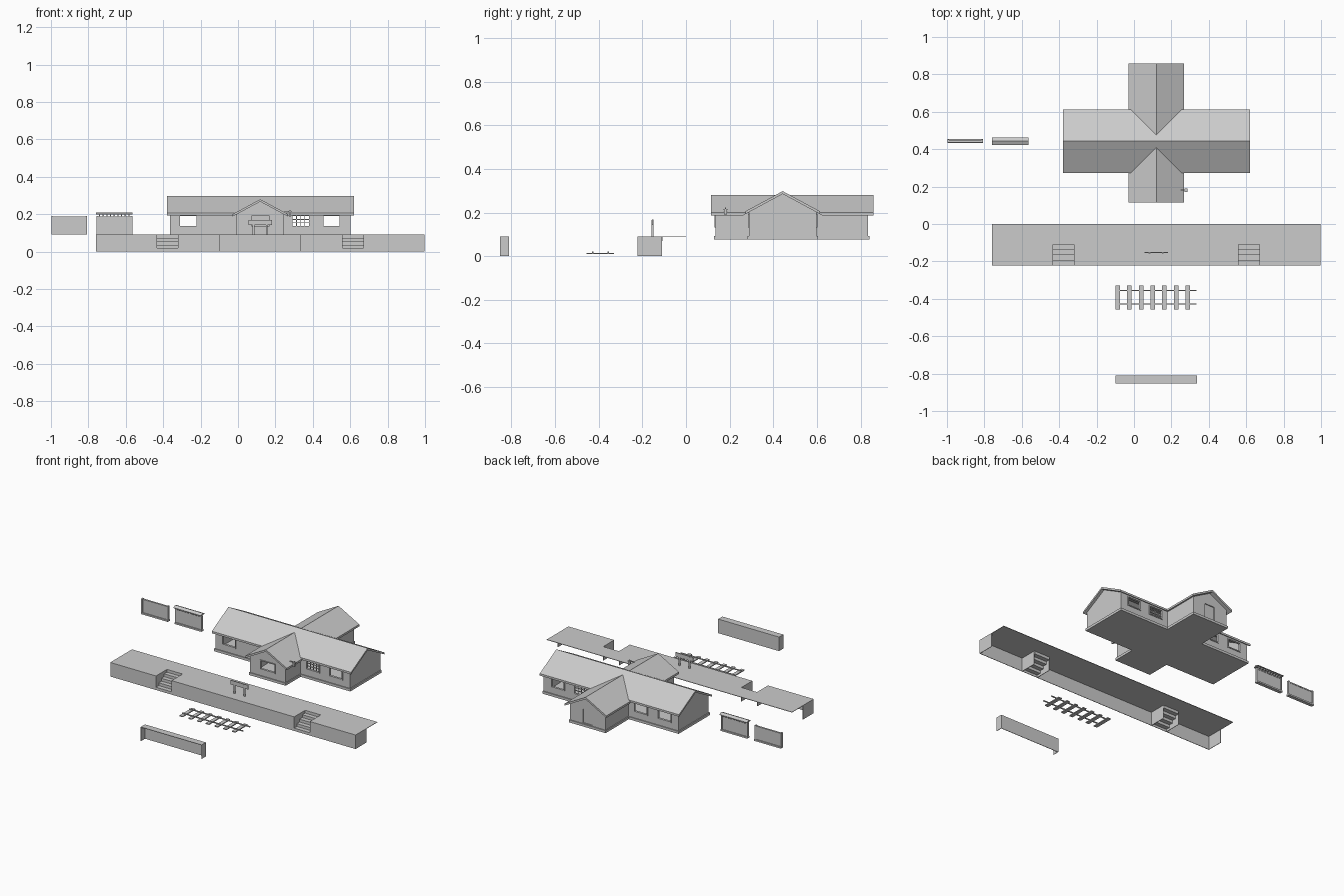
import bpy, bmesh, math
from mathutils import Vector

if "Cube" in bpy.data.objects:
    bpy.data.objects.remove(bpy.data.objects["Cube"])


def mesh_object(name, verts, faces):
    me = bpy.data.meshes.new(name)
    bm = bmesh.new()
    vs = [bm.verts.new(v) for v in verts]
    for f in faces:
        bm.faces.new([vs[i] for i in f])
    bmesh.ops.recalc_face_normals(bm, faces=bm.faces)
    bm.to_mesh(me)
    bm.free()
    ob = bpy.data.objects.new(name, me)
    bpy.context.collection.objects.link(ob)
    return ob


def boxes(name, spans):
    # several boxes (x0, x1, y0, y1, z0, z1) in one object
    verts, faces = [], []
    for x0, x1, y0, y1, z0, z1 in spans:
        n = len(verts)
        verts += [(x, y, z) for z in (z0, z1) for x, y in ((x0, y0), (x1, y0), (x1, y1), (x0, y1))]
        faces += [[n + i for i in f] for f in ((3, 2, 1, 0), (4, 5, 6, 7), (0, 1, 5, 4),
                                              (1, 2, 6, 5), (2, 3, 7, 6), (3, 0, 4, 7))]
    return mesh_object(name, verts, faces)


def prism(name, profile, a, b, axis):
    # extrude a (across, z) profile from a to b along x or y
    n = len(profile)
    verts = [(t, p, z) if axis == 'x' else (p, t, z) for t in (a, b) for p, z in profile]
    faces = [list(range(n)), list(range(2 * n - 1, n - 1, -1))]
    faces += [[i, (i + 1) % n, n + (i + 1) % n, n + i] for i in range(n)]
    return mesh_object(name, verts, faces)


def boolean(ob, cutter, op):
    m = ob.modifiers.new(op, 'BOOLEAN')
    m.operation, m.object, m.solver = op, cutter, 'EXACT'
    dg = bpy.context.evaluated_depsgraph_get()
    me = bpy.data.meshes.new_from_object(ob.evaluated_get(dg))
    ob.modifiers.clear()
    ob.data = me
    bpy.data.objects.remove(cutter)


SLOPE = 0.54
MAIN_Y, MAIN_TOP = 0.443, 0.298
WING_X, WING_TOP = 0.119, 0.280


def gable(c, half, top, bottom):
    eave = top - SLOPE * half
    return [(c - half, bottom), (c + half, bottom), (c + half, eave), (c, top), (c - half, eave)]


def cross_solid(name, half_main, half_wing, drop, low, main_span, wing_span):
    # two crossing gabled blocks merged into one
    ob = prism(name, gable(MAIN_Y, half_main, MAIN_TOP - drop, low), *main_span, 'x')
    boolean(ob, prism('wing', gable(WING_X, half_wing, WING_TOP - drop, low), *wing_span, 'y'), 'UNION')
    return ob


# House walls: hollow shell with a floor
walls = cross_solid('house_walls', 0.155, 0.126, 0.013, 0.078, (-0.364, 0.601), (0.135, 0.835))
inner = cross_solid('inner', 0.143, 0.114, -0.04, 0.086, (-0.352, 0.589), (0.147, 0.823))
boolean(walls, inner, 'DIFFERENCE')

# Window and door openings: (x0, x1, y centre)
FRONT, BACK = MAIN_Y - 0.149, MAIN_Y + 0.149
openings = [(-0.31, -0.22, FRONT), (0.29, 0.38, FRONT), (0.455, 0.545, FRONT),
            (-0.31, -0.22, BACK), (-0.14, -0.05, BACK), (0.29, 0.38, BACK), (0.455, 0.545, BACK),
            (0.07, 0.17, 0.141)]
holes = [(a, b, y - 0.02, y + 0.02, 0.136, 0.19) for a, b, y in openings]
holes.append((0.085, 0.155, 0.815, 0.85, 0.096, 0.185))
boolean(walls, boxes('holes', holes), 'DIFFERENCE')
boxes('back_door', [(0.085, 0.155, 0.824, 0.829, 0.096, 0.185)])

# Window frames
t = 0.005
frames = []
for a, b, y in openings:
    s = -0.007 if y < MAIN_Y else 0.007
    y0, y1 = y + s - 0.003, y + s + 0.003
    frames += [(a - t, b + t, y0, y1, 0.131, 0.137), (a - t, b + t, y0, y1, 0.189, 0.194),
               (a - t, a + 0.001, y0, y1, 0.137, 0.189), (b - 0.001, b + t, y0, y1, 0.137, 0.189)]
boxes('window_frames', frames)

# Bars on the ticket window, front and back
bars = []
for y in (FRONT, BACK):
    bars += [(0.29 + 0.0225 * i - 0.002, 0.29 + 0.0225 * i + 0.002, y - 0.002, y + 0.002, 0.137, 0.189)
             for i in range(1, 4)]
    bars += [(0.29, 0.38, y - 0.002, y + 0.002, z - 0.002, z + 0.002) for z in (0.154, 0.172)]
boxes('window_bars', bars)

# Low plinth around the walls
plinth = boxes('plinth', [(-0.37, 0.607, MAIN_Y - 0.161, MAIN_Y + 0.161, 0.076, 0.092)])
boolean(plinth, boxes('p', [(WING_X - 0.132, WING_X + 0.132, 0.129, 0.841, 0.076, 0.092)]), 'UNION')

# Crossing gable roof
roof = cross_solid('roof', 0.17, 0.149, 0.0, 0.15, (-0.379, 0.619), (0.115, 0.859))
under = cross_solid('under', 0.30, 0.30, 0.013, 0.02, (-0.5, 0.75), (0.0, 1.0))
# the cutter slopes run past the eaves so the underside stays open
boolean(roof, under, 'DIFFERENCE')

# Wall lantern beside the front wing
boxes('lantern', [(0.245, 0.28, 0.178, 0.184, 0.213, 0.218), (0.272, 0.284, 0.175, 0.187, 0.19, 0.211),
                  (0.269, 0.287, 0.172, 0.19, 0.211, 0.216), (0.275, 0.281, 0.178, 0.184, 0.186, 0.222)])

# Platform: thin deck, front skirt and end plates, notched for stairs
PX0, PX1, PF, PM, TOP = -0.76, 0.998, -0.222, -0.11, 0.091
stairs = [(-0.432, -0.32), (0.558, 0.67)]
th = 0.003
deck = [(PX0, PX1, PM, 0.0, TOP - th, TOP)]
skirt = []
edges = [PX0] + [x for s in stairs for x in s] + [PX1]
for a, b in zip(edges[::2], edges[1::2]):
    deck.append((a, b, PF, PM, TOP - th, TOP))
    skirt.append((a, b, PF, PF + th, 0, TOP - th))
    skirt += [(x0, x0 + th, PF + th, PM, 0, TOP - th) for x0 in (a, b - th)]
boxes('platform_deck', deck)
boxes('platform_skirt', skirt)

# Stairs: thin stepped profile
N = 5
rise, run = TOP / N, (PM - PF) / (N - 1)
upper, lower = [(PF, 0)], [(PF + th, 0)]
for i in range(N):
    y, z = PF + run * i, rise * (i + 1)
    upper.append((y, z))
    lower.append((y + th, z - th))
    if i < N - 1:
        upper.append((y + run, z))
        lower.append((y + run + th, z - th))
for k, (a, b) in enumerate(stairs):
    prism(f'stairs_{k + 1}', upper + lower[::-1], a, b, 'x')

# Station sign on two posts
boxes('sign_posts', [(x - 0.005, x + 0.005, -0.157, -0.149, TOP, 0.165) for x in (0.082, 0.154)])
boxes('sign_board', [(0.055, 0.182, -0.156, -0.15, 0.142, 0.169)])

# Track: sleepers and rails
boxes('sleepers', [(x - 0.012, x + 0.012, -0.457, -0.33, 0.009, 0.015)
                   for x in (-0.087 + 0.0625 * i for i in range(7))])
boxes('rails', [(-0.1, 0.335, y - 0.003, y + 0.003, 0.015, 0.021) for y in (-0.356, -0.427)])

# Platform edge piece: top, back wall and two ends
boxes('edge_piece', [(-0.1, 0.337, -0.853, -0.81, TOP - th, TOP), (-0.1, 0.337, -0.813, -0.81, 0, TOP - th),
                     (-0.1, -0.097, -0.853, -0.813, 0, TOP - th), (0.334, 0.337, -0.853, -0.813, 0, TOP - th)])

# Two fence panels: thin panel, side posts, base and cap
Y = 0.443
for name, a in (('plain_fence', -0.998), ('roofed_fence', -0.757)):
    b = a + 0.192
    boxes(name, [(a + 0.008, b - 0.008, Y - 0.004, Y + 0.004, 0.1, 0.185),
                 (a, b, Y - 0.011, Y + 0.011, 0.091, 0.101),
                 (a + 0.004, b - 0.004, Y - 0.006, Y + 0.006, 0.18, 0.187),
                 (a, a + 0.01, Y - 0.008, Y + 0.008, 0.101, 0.19),
                 (b - 0.01, b, Y - 0.008, Y + 0.008, 0.101, 0.19)])

# Small tiled roof with brackets on the second fence
prism('fence_roof', [(Y - 0.02, 0.197), (Y + 0.02, 0.197), (Y + 0.02, 0.2), (Y, 0.209), (Y - 0.02, 0.2)],
      -0.76, -0.563, 'x')
boxes('fence_brackets', [(x - 0.003, x + 0.003, Y - 0.014, Y + 0.014, 0.187, 0.197)
                         for x in (-0.74 + 0.0196 * i for i in range(9))])
